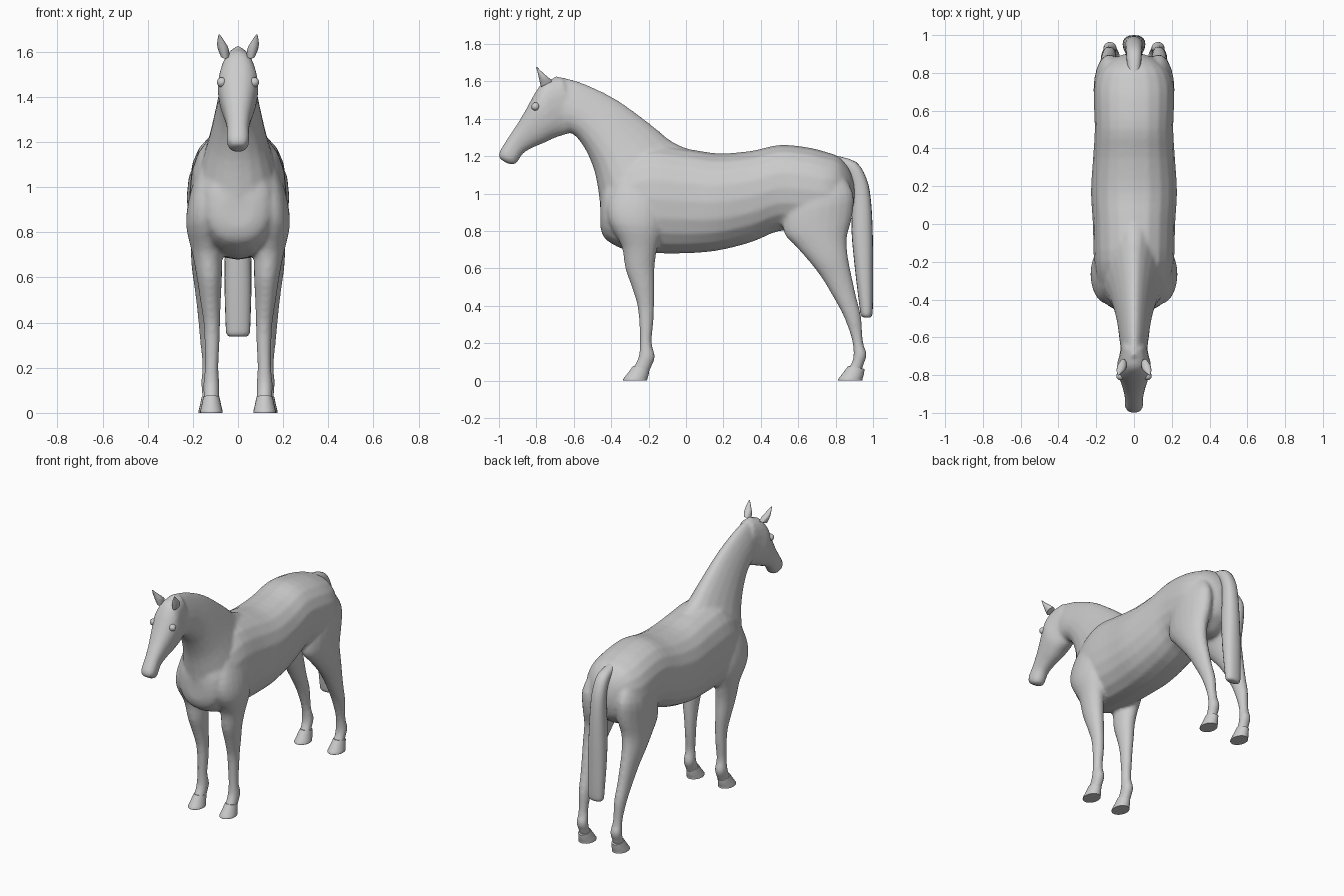
import bpy, bmesh, math
from mathutils import Vector


def spow(v, p):
    return math.copysign(abs(v) ** p, v)


def spline(rows, steps):
    # Catmull-Rom interpolation of section rows
    out = []
    n = len(rows)
    for i in range(n - 1):
        a, b, c, d = (rows[max(i - 1, 0)], rows[i], rows[i + 1], rows[min(i + 2, n - 1)])
        for s in range(steps):
            t = s / steps
            out.append([0.5 * (2 * q + (r - p) * t + (2 * p - 5 * q + 4 * r - u) * t * t
                               + (3 * q - p - 3 * r + u) * t ** 3)
                        for p, q, r, u in zip(a, b, c, d)])
    return out + [list(rows[-1])]


def loft(name, rows, side=1, taper=0.0, expo=2.0, steps=3, sides=20):
    # each row: first (y, z), opposite (y, z), half width, centre x
    bm = bmesh.new()
    rings = []
    for y0, z0, y1, z1, w, cx in spline(rows, steps):
        ring = []
        for k in range(sides):
            a = 2 * math.pi * k / sides
            h, s = spow(math.cos(a), 2 / expo), spow(math.sin(a), 2 / expo)
            ring.append(bm.verts.new((side * cx + s * w * (1 - taper * h),
                                      (y0 + y1) / 2 + h * (y1 - y0) / 2,
                                      (z0 + z1) / 2 + h * (z1 - z0) / 2)))
        rings.append(ring)
    for r, q in zip(rings, rings[1:]):
        for k in range(sides):
            j = (k + 1) % sides
            bm.faces.new((r[k], r[j], q[j], q[k]))
    bm.faces.new(rings[0])
    bm.faces.new(rings[-1])
    bmesh.ops.recalc_face_normals(bm, faces=bm.faces)
    me = bpy.data.meshes.new(name)
    bm.to_mesh(me)
    bm.free()
    ob = bpy.data.objects.new(name, me)
    bpy.context.collection.objects.link(ob)
    return ob


def activate(objs):
    bpy.ops.object.select_all(action='DESELECT')
    for o in objs:
        o.select_set(True)
    bpy.context.view_layer.objects.active = objs[0]


def central(rows):
    return [r + (0,) for r in rows]


# Barrel of the body, chest to rump: y, belly z, back z, half width
barrel = [(-.458, .82, .98, .07), (-.43, .755, 1.08, .14), (-.33, .70, 1.19, .19),
          (-.2, .682, 1.26, .212), (0, .68, 1.24, .218), (.17, .695, 1.215, .228),
          (.35, .74, 1.228, .217), (.5, .80, 1.26, .208), (.65, .79, 1.247, .213),
          (.75, .78, 1.222, .208), (.82, .82, 1.195, .175), (.875, .87, 1.13, .11),
          (.9, .95, 1.05, .05)]
parts = [loft("horse_body", [(y, a, y, b, w, 0) for y, a, b, w in barrel], expo=2.25)]

# Neck, throat line to crest
parts.append(loft("neck", central([
    (-.455, .88, .05, 1.225, .18), (-.467, 1.0, -.07, 1.275, .155),
    (-.49, 1.12, -.17, 1.355, .125), (-.53, 1.22, -.32, 1.468, .1),
    (-.575, 1.29, -.44, 1.54, .085), (-.61, 1.32, -.58, 1.60, .076),
    (-.64, 1.33, -.70, 1.63, .068)]), taper=.3))

# Head, jaw line to face line
parts.append(loft("head", central([
    (-.60, 1.33, -.66, 1.62, .065), (-.645, 1.315, -.75, 1.605, .078),
    (-.70, 1.298, -.80, 1.55, .09), (-.76, 1.27, -.85, 1.46, .077),
    (-.82, 1.245, -.90, 1.375, .06), (-.87, 1.215, -.95, 1.30, .049),
    (-.90, 1.17, -.985, 1.245, .05), (-.92, 1.155, -1.0, 1.215, .045),
    (-.955, 1.16, -1.0, 1.19, .028)]), expo=2.3, taper=-.08))

# Legs: front y, z, back y, z, half width, centre x
front_leg = [(-.37, 1.08, -.14, 1.08, .05, .13), (-.42, .95, -.11, .95, .078, .14),
             (-.41, .84, -.12, .82, .083, .147), (-.345, .72, -.155, .70, .067, .137),
             (-.325, .6, -.168, .6, .056, .127), (-.29, .5, -.168, .5, .046, .122),
             (-.26, .4, -.17, .4, .037, .116), (-.25, .3, -.175, .3, .033, .115),
             (-.247, .2, -.183, .2, .03, .117), (-.253, .13, -.165, .13, .036, .118),
             (-.27, .09, -.18, .085, .035, .118), (-.295, .05, -.2, .04, .036, .118)]
hind_leg = [(.62, 1.1, .84, 1.1, .05, .12), (.54, .95, .895, 1.0, .08, .13),
            (.52, .80, .89, .88, .083, .13), (.585, .72, .86, .76, .07, .14),
            (.66, .635, .868, .65, .06, .145), (.725, .55, .888, .55, .05, .142),
            (.785, .45, .91, .45, .042, .138), (.84, .35, .935, .35, .038, .133),
            (.878, .25, .943, .25, .031, .13), (.892, .19, .95, .19, .031, .128),
            (.895, .13, .967, .14, .037, .127), (.88, .085, .95, .085, .034, .126),
            (.855, .05, .935, .04, .036, .125)]
for side in (-1, 1):
    parts.append(loft("front_leg", front_leg, side))
    parts.append(loft("hind_leg", hind_leg, side))

# Fuse flesh parts into one smooth skin
activate(parts)
bpy.ops.object.join()
body = bpy.context.object
body.name = "horse_body"
mod = body.modifiers.new("fuse", 'REMESH')
mod.mode = 'VOXEL'
mod.voxel_size = .011
mod.use_smooth_shade = True
soft = body.modifiers.new("soften", 'SMOOTH')
soft.factor = .5
soft.iterations = 5
for name in ("fuse", "soften"):
    bpy.ops.object.modifier_apply(modifier=name)

details = []
# Tail hanging behind the rump
details.append(loft("tail", central([
    (.79, 1.14, .80, 1.203, .03), (.85, 1.12, .91, 1.168, .04),
    (.885, 1.05, .965, 1.08, .044), (.89, .95, .988, .97, .048),
    (.885, .8, .998, .8, .055), (.903, .6, 1.0, .6, .06),
    (.927, .4, .999, .4, .055), (.935, .35, .995, .35, .05),
    (.95, .338, .985, .338, .035)]), expo=2.3))

for side in (-1, 1):
    # Hooves: flared with a flat sole
    for label, dy, cx in (("front_hoof", 0, .118), ("hind_hoof", 1.15, .125)):
        details.append(loft(label, [
            (dy - .283, .078, dy - .195, .062, .036, cx),
            (dy - .315, .035, dy - .2, .03, .044, cx),
            (dy - .336, .008, dy - .207, .008, .05, cx),
            (dy - .336, 0, dy - .207, 0, .05, cx)], side, steps=2))
    # Ears: pointed, leaning outward
    details.append(loft("ear", [
        (-.775, 1.57, -.715, 1.60, .02, .058), (-.785, 1.61, -.735, 1.62, .024, .066),
        (-.792, 1.643, -.765, 1.645, .017, .075), (-.802, 1.677, -.795, 1.675, .003, .083)],
        side, sides=12))
    # Eyes
    bpy.ops.mesh.primitive_uv_sphere_add(segments=16, ring_count=10, radius=.022,
                                         location=(side * .072, -.805, 1.465))
    bpy.context.object.name = "eye"
    details.append(bpy.context.object)

activate(details)
bpy.ops.object.shade_smooth_by_angle(angle=math.radians(45))
